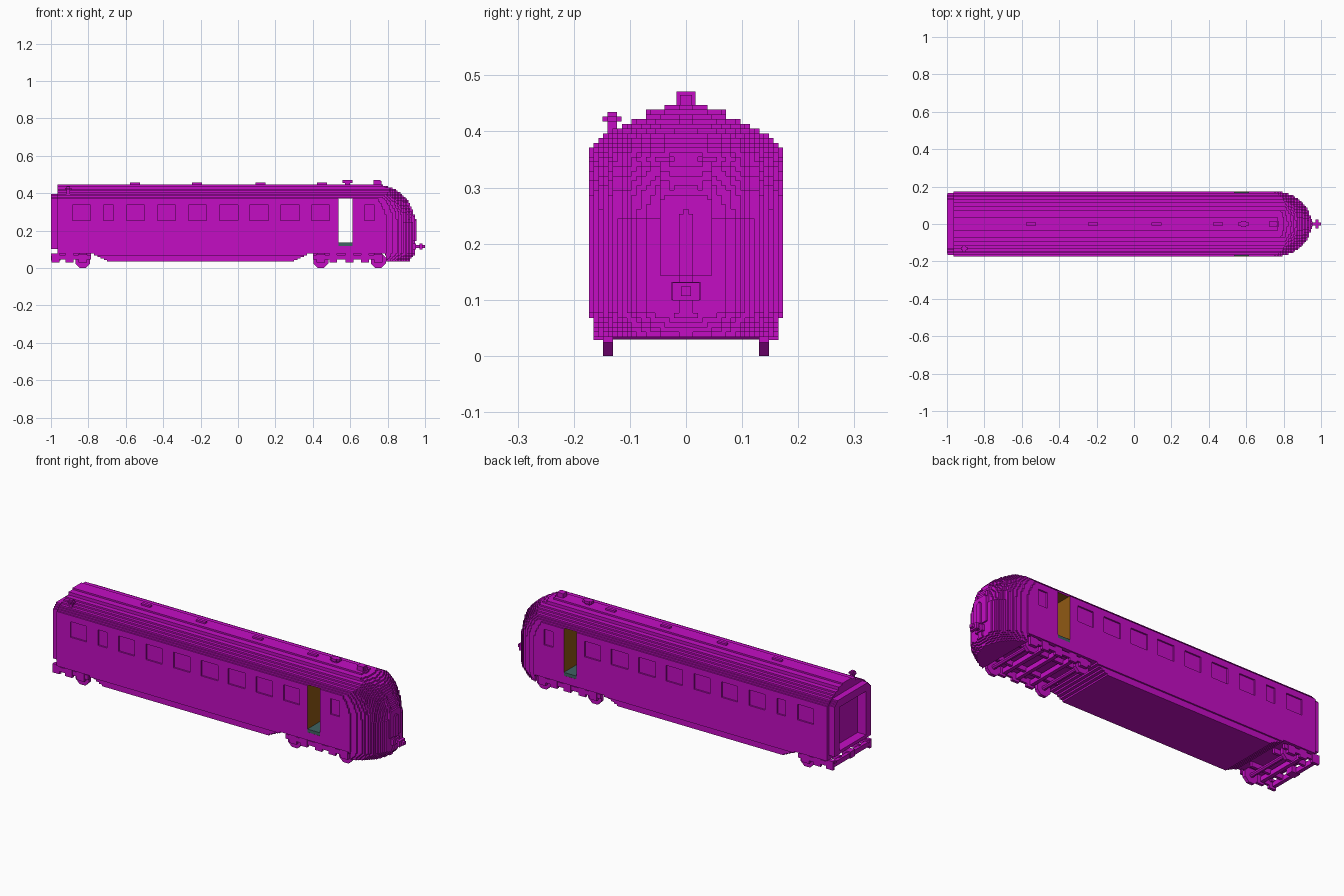
import bpy, bmesh, math
from mathutils import Vector

if "Cube" in bpy.data.objects:
    bpy.data.objects.remove(bpy.data.objects["Cube"])


def material(name, rgb):
    m = bpy.data.materials.new(name)
    m.use_nodes = True
    m.diffuse_color = (*rgb, 1)
    m.node_tree.nodes["Principled BSDF"].inputs["Base Color"].default_value = (*rgb, 1)
    return m


MAGENTA = material("magenta", (0.55, 0.004, 0.55))
BROWN = material("brown", (0.28, 0.10, 0.007))
TEAL = material("grey_teal", (0.05, 0.125, 0.125))

V = 2 / 237                      # size of one block step
DOOR = (0.537, 0.612)
WINDOWS = [(-0.885, -0.789), (-0.719, -0.666), (-0.596, -0.5), (-0.43, -0.334), (-0.265, -0.168),
           (-0.1, 0.0), (0.062, 0.163), (0.228, 0.329), (0.393, 0.489), (0.676, 0.73)]
ROOF = [19, 18, 17, 15, 13, 11, 8, 8, 4]   # half width in steps, from row 44 up


# ---- body: stepped blocks described as lengthwise spans per cross-section cell
def half_width(k):
    if k < 4 or k > 52:
        return -1
    return 19 if k < 8 else 20 if k < 44 else ROOF[k - 44]


def nose_x(a, k):
    y, z = (a + 0.5) * V, (k + 0.5) * V
    x = 0.765 + 0.185 * math.sqrt(max(0, 1 - (y / 0.175) ** 2))
    if z > 0.25:                                     # domed top of the nose
        x -= 0.24 * (1 - math.sqrt(max(0, 1 - ((z - 0.25) / 0.2) ** 2)))
    x -= max(0, 0.08 - z) * 0.8                      # tucked-under bottom
    if (a <= 3 and 34 <= k <= 41) or (6 <= a <= 14 and 29 <= k <= 40):
        x -= V                                       # windscreen recesses
    if a <= 5 and 9 <= k <= 16:
        x -= V                                       # coupler pocket
    return round(x / V) * V


def subtract(spans, cuts):
    for c0, c1 in cuts:
        out = []
        for s0, s1 in spans:
            out += [(s0, min(s1, c0)), (max(s0, c1), s1)]
        spans = [s for s in out if s[1] - s[0] > 1e-6]
    return spans


def spans(j, k):
    a = abs(j)
    if a > half_width(k):
        return []
    if k <= 8:                                       # belly with stepped ends, nose skirt
        s = 0.0175 * (k - 4)
        return [(-0.70 - s, 0.30 + s), (0.79, nose_x(a, k))]
    start = -0.966
    if 12 <= k <= 46 and a <= half_width(k) - 2:
        start = -1.0                                 # rear gangway frame
        if a <= 13 and 14 <= k <= 41:
            start = -0.95                            # recessed gangway panel
    result = [(start, nose_x(a, k))]
    if 14 <= k <= 43:
        result = subtract(result, [DOOR])
    if a == 20 and 30 <= k <= 39:
        result = subtract(result, WINDOWS)
    return result


def build_body():
    bm = bmesh.new()

    def quad(points, direction):
        f = bm.faces.new([bm.verts.new(p) for p in points])
        f.normal_update()
        if f.normal.dot(Vector(direction)) < 0:
            f.normal_flip()
        c = f.calc_center_median()
        e = 1e-4
        inside = (DOOR[0] - e < c.x < DOOR[1] + e and abs(c.y) < 20.4 * V
                  and 14 * V - e < c.z < 44 * V + e)
        f.material_index = 1 if inside else 0

    for k in range(4, 53):
        for j in range(-20, 21):
            mine = spans(j, k)
            y0, y1, z0, z1 = (j - 0.5) * V, (j + 0.5) * V, k * V, (k + 1) * V
            for s in mine:
                for x, d in zip(s, (-1, 1)):
                    quad([(x, y0, z0), (x, y1, z0), (x, y1, z1), (x, y0, z1)], (d, 0, 0))
            for dj, dk in ((1, 0), (-1, 0), (0, 1), (0, -1)):
                for x0, x1 in subtract(mine, spans(j + dj, k + dk)):
                    if dj:
                        y = y1 if dj > 0 else y0
                        p = [(x0, y, z0), (x1, y, z0), (x1, y, z1), (x0, y, z1)]
                    else:
                        z = z1 if dk > 0 else z0
                        p = [(x0, y0, z), (x1, y0, z), (x1, y1, z), (x0, y1, z)]
                    quad(p, (0, dj, dk))
    me = bpy.data.meshes.new("coach_body")
    bm.to_mesh(me)
    bm.free()
    me.materials.append(MAGENTA)
    me.materials.append(BROWN)
    bpy.context.collection.objects.link(bpy.data.objects.new("coach_body", me))


def box(name, x, y, z, mat=MAGENTA):
    bpy.ops.mesh.primitive_cube_add(size=1, location=[(r[0] + r[1]) / 2 for r in (x, y, z)])
    o = bpy.context.object
    o.name = name
    o.scale = [r[1] - r[0] for r in (x, y, z)]
    o.data.materials.append(mat)


def box_pair(name, x, y, z):
    box(name + "_left", x, y, z)
    box(name + "_right", x, (-y[1], -y[0]), z)


def cylinder(name, r, y, x, z):
    bpy.ops.mesh.primitive_cylinder_add(vertices=8, radius=r, depth=y[1] - y[0],
                                        location=(x, (y[0] + y[1]) / 2, z),
                                        rotation=(math.pi / 2, math.pi / 8, 0))
    o = bpy.context.object
    o.name = name
    o.data.materials.append(MAGENTA)


build_body()

# Door step across the vestibule
box("door_step", DOOR, (-20.4 * V, 20.4 * V), (14 * V, 16 * V), TEAL)


# ---- bogies
def bogie(name, x0, x1, wheels):
    box_pair(name + "_side_frame", (x0, x1), (0.15, 0.163), (0.044, 0.068))
    box_pair(name + "_inner_beam", (x0, x1), (0.075, 0.09), (0.05, 0.076))
    for i, x in enumerate(wheels):
        for side, y in (("left", (0.13, 0.148)), ("right", (-0.148, -0.13))):
            cylinder(f"{name}_wheel_{side}_{i}", 0.0433, y, x, 0.04)
        cylinder(f"{name}_axle_{i}", 0.012, (-0.135, 0.135), x, 0.04)
        box_pair(f"{name}_axle_box_{i}", (x - 0.022, x + 0.022), (0.146, 0.165), (0.028, 0.072))


bogie("rear_bogie", -0.985, -0.785, [-0.83])
bogie("front_bogie", 0.40, 0.77, [0.443, 0.75])
for name, xs in (("rear", [-0.985, -0.91]), ("front", [0.50, 0.588, 0.67])):
    for i, x in enumerate(xs):
        box(f"{name}_cross_beam_{i}", (x - 0.01, x + 0.01), (-0.155, 0.155), (0.042, 0.068))
        box_pair(f"{name}_spring_{i}", (x - 0.012, x + 0.03), (0.15, 0.165), (0.03, 0.078))
box_pair("rear_buffer", (-1.0, -0.96), (0.14, 0.157), (0.064, 0.076))
box("rear_coupler", (-1.0, -0.95), (-0.02, 0.02), (0.04, 0.076))

# ---- front coupler
box("coupler_plate", (0.93, 0.952), (-0.026, 0.026), (0.10, 0.132))
box("coupler_rod", (0.94, 1.0), (-0.009, 0.009), (0.107, 0.124))
box("coupler_bar", (0.970, 0.986), (-0.024, 0.024), (0.099, 0.131))

# ---- roof fittings
for i, x in enumerate((-0.55, -0.22, 0.12, 0.45)):
    box(f"roof_vent_{i}", (x - 0.027, x + 0.027), (-0.0085, 0.0085), (0.44, 0.456))
box("chimney_stem", (0.571, 0.60), (-0.01, 0.01), (0.44, 0.46))
box("chimney_cap", (0.56, 0.612), (-0.011, 0.011), (0.455, 0.469))
box("chimney_cap_cross", (0.571, 0.60), (-0.017, 0.017), (0.455, 0.469))
box("head_lamp", (0.725, 0.762), (-0.017, 0.017), (0.42, 0.471))
box("head_lamp_rim", (0.76, 0.768), (-0.011, 0.011), (0.435, 0.465))
box("whistle_post", (-0.916, -0.899), (-0.14, -0.123), (0.39, 0.435))
box("whistle_arm", (-0.916, -0.899), (-0.149, -0.115), (0.418, 0.427))
box("whistle_arm_lengthwise", (-0.925, -0.89), (-0.14, -0.123), (0.418, 0.427))
